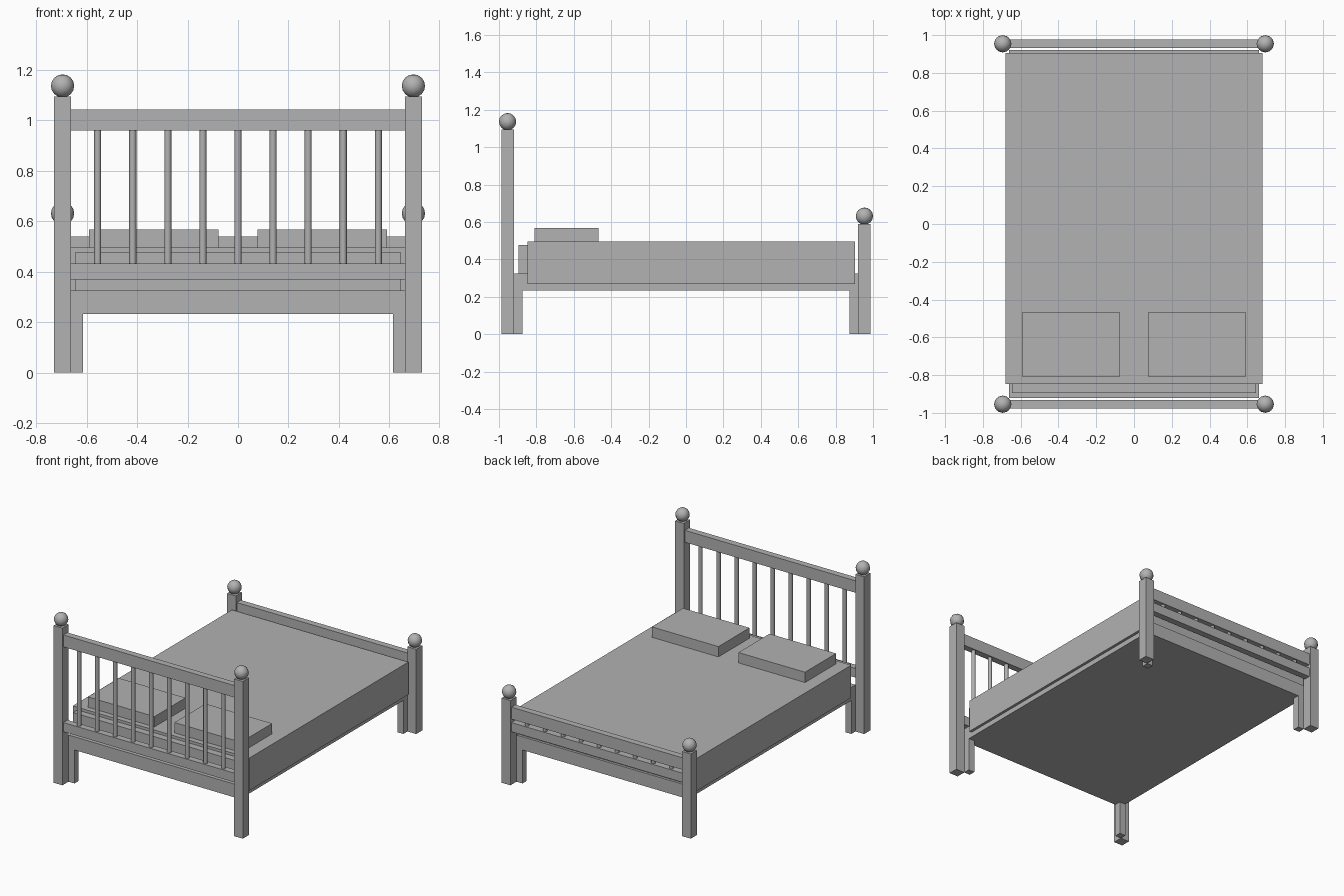
import bpy, math

if "Cube" in bpy.data.objects:
    bpy.data.objects.remove(bpy.data.objects["Cube"])

grey = bpy.data.materials.new("plain grey")
grey.diffuse_color = (0.445, 0.445, 0.445, 1)
grey.use_nodes = True
grey.node_tree.nodes["Principled BSDF"].inputs["Base Color"].default_value = grey.diffuse_color


def finish(name, smooth=False):
    ob = bpy.context.object
    ob.name = name
    ob.data.materials.append(grey)
    if smooth:
        bpy.ops.object.shade_smooth_by_angle(angle=math.radians(50))
    return ob


def box(name, x0, x1, y0, y1, z0, z1):
    bpy.ops.mesh.primitive_cube_add(size=1, location=((x0 + x1) / 2, (y0 + y1) / 2, (z0 + z1) / 2))
    ob = bpy.context.object
    ob.scale = (abs(x1 - x0), abs(y1 - y0), z1 - z0)
    bpy.ops.object.transform_apply(location=False, rotation=False, scale=True)
    return finish(name)


POST_X, POST_Y, HALF = 0.695, 0.954, 0.0335
BALL_R, RAIL_HALF = 0.046, 0.0225
INNER = POST_X - HALF


def end_board(name, y, post_top, ball_z, rail_bottom, rail_top):
    # corner posts with ball finials
    for s, side in ((-1, "left"), (1, "right")):
        x = s * POST_X
        box(f"{name}_post_{side}", x - HALF, x + HALF, y - HALF, y + HALF, 0, post_top)
        bpy.ops.mesh.primitive_uv_sphere_add(segments=12, ring_count=8, radius=BALL_R,
                                             location=(x, y, ball_z))
        finish(f"{name}_finial_{side}", True)
    # upper and lower rails
    box(f"{name}_top_rail", -INNER, INNER, y - RAIL_HALF, y + RAIL_HALF, rail_bottom, rail_top)
    box(f"{name}_lower_rail", -INNER, INNER, y - RAIL_HALF, y + RAIL_HALF, 0.369, 0.433)
    # nine round spindles
    for i in range(9):
        bpy.ops.mesh.primitive_cylinder_add(vertices=12, radius=0.014, depth=rail_bottom - 0.433,
                                            location=((i - 4) * 0.139, y, (rail_bottom + 0.433) / 2))
        finish(f"{name}_spindle_{i + 1}", True)


end_board("headboard", -POST_Y, 1.095, 1.136, 0.96, 1.043)
end_board("footboard", POST_Y, 0.59, 0.631, 0.457, 0.54)

# bed base slab with four short legs
FX, FY, LEG = 0.661, 0.921, 0.046
box("bed_base", -FX, FX, -FY, FY, 0.233, 0.325)
for sx in (-1, 1):
    for sy in (-1, 1):
        box("base_leg", *sorted((sx * FX, sx * (FX - LEG))), *sorted((sy * FY, sy * (FY - LEG))), 0, 0.233)

# mattress, cover and pillows
box("mattress", -0.645, 0.645, -0.895, 0.895, 0.325, 0.476)
box("bed_cover", -0.68, 0.68, -0.847, 0.904, 0.268, 0.495)
for s, side in ((-1, "left"), (1, "right")):
    box(f"pillow_{side}", *sorted((s * 0.077, s * 0.59)), -0.809, -0.467, 0.495, 0.567)
